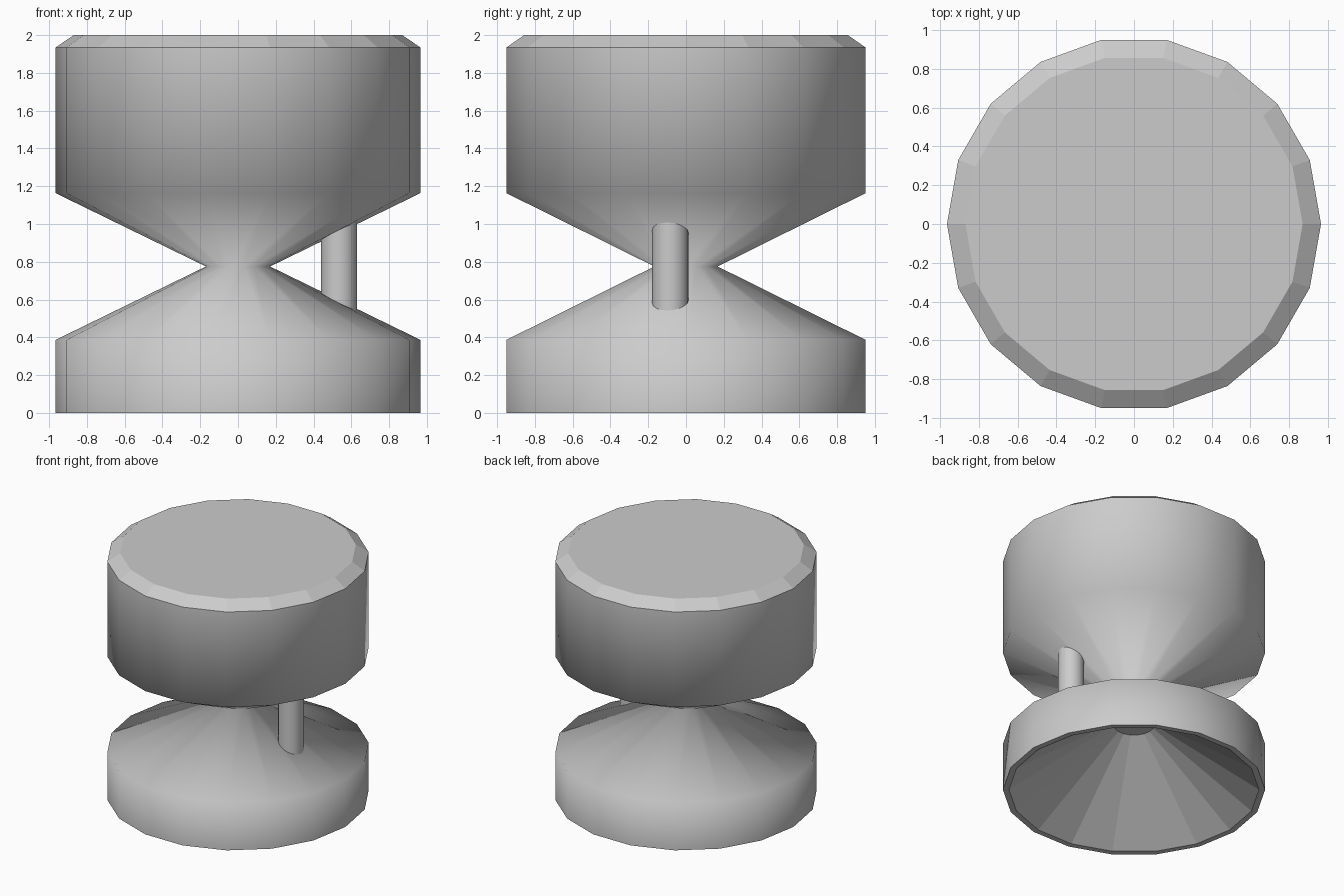
import bpy, bmesh
from math import cos, sin, tau

if "Cube" in bpy.data.objects:
    bpy.data.objects.remove(bpy.data.objects["Cube"])

SIDES = 18


def lathe(name, profile, smooth_spans):
    """Spin a closed-off (radius, z) profile; the first and last rings are capped."""
    bm = bmesh.new()
    rings = [[bm.verts.new((r * cos(tau * i / SIDES), r * sin(tau * i / SIDES), z))
              for i in range(SIDES)] for r, z in profile]
    for k, (low, high) in enumerate(zip(rings, rings[1:])):
        for i in range(SIDES):
            j = (i + 1) % SIDES
            face = bm.faces.new((low[i], low[j], high[j], high[i]))
            face.smooth = k in smooth_spans
    bm.faces.new(rings[0][::-1])
    bm.faces.new(rings[-1])
    bmesh.ops.recalc_face_normals(bm, faces=bm.faces)
    # Keep borders between flat and smooth areas crisp
    for e in bm.edges:
        e.smooth = all(f.smooth for f in e.link_faces)
    mesh = bpy.data.meshes.new(name)
    bm.to_mesh(mesh)
    bm.free()
    obj = bpy.data.objects.new(name, mesh)
    bpy.context.collection.objects.link(obj)
    return obj


# Waisted body: hollow cone underneath, foot, narrow neck, drum, chamfered top
lathe("waisted_body", [
    (0.15, 0.55), (0.92, 0.0), (0.965, 0.0), (0.965, 0.387), (0.17, 0.775),
    (0.965, 1.163), (0.965, 1.935), (0.87, 2.0)], {2, 3, 4, 5})

# Off-centre pin bridging the two cones
bpy.ops.mesh.primitive_cylinder_add(vertices=18, radius=0.096, depth=0.55,
                                    location=(0.535, -0.083, 0.775))
pin = bpy.context.object
pin.name = "side_pin"
bpy.ops.object.shade_smooth_by_angle()
